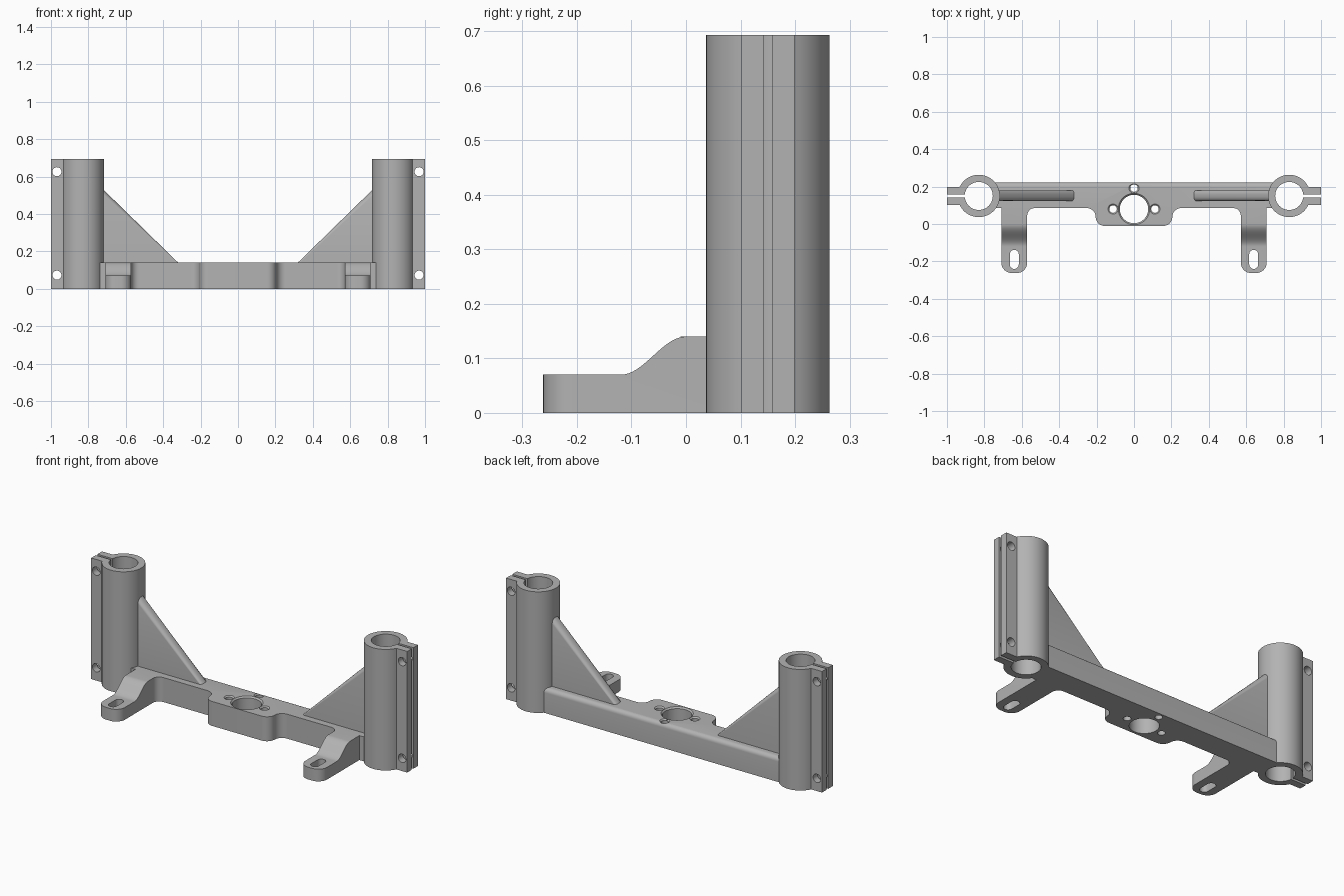
import bpy, bmesh, math
from mathutils import Vector

cube = bpy.data.objects.get("Cube")
if cube:
    bpy.data.objects.remove(cube, do_unlink=True)

grey = bpy.data.materials.new("mid grey")
grey.use_nodes = True
colour = (0.45, 0.45, 0.45, 1)
grey.diffuse_color = colour
grey.node_tree.nodes["Principled BSDF"].inputs["Base Color"].default_value = colour

TUBE_X, TUBE_Y, TUBE_H = 0.83, 0.15, 0.693
BEAM_H, BEAM_FRONT, BEAM_BACK = 0.14, 0.085, 0.223


def arc(cx, cy, r, a0, a1, n=12):
    """Points along an arc, angles in degrees."""
    angles = [math.radians(a0 + (a1 - a0) * i / n) for i in range(n + 1)]
    return [(cx + r * math.cos(a), cy + r * math.sin(a)) for a in angles]


def prism(name, outline, lo, hi, axis="z", bevel=None, width=0.0):
    """Extrude an outline along an axis; optionally round the edges picked by a test."""
    place = {"z": lambda u, v, w: (u, v, w),
             "y": lambda u, v, w: (u, w, v),
             "x": lambda u, v, w: (w, u, v)}[axis]
    bm = bmesh.new()
    face = bm.faces.new([bm.verts.new(place(u, v, lo)) for u, v in outline])
    new = bmesh.ops.extrude_face_region(bm, geom=[face])["geom"]
    shift = Vector(place(0, 0, hi - lo))
    bmesh.ops.translate(bm, vec=shift, verts=[g for g in new if isinstance(g, bmesh.types.BMVert)])
    bmesh.ops.recalc_face_normals(bm, faces=bm.faces)
    if bevel:
        edges = [e for e in bm.edges if bevel(*[v.co for v in e.verts])]
        bmesh.ops.bevel(bm, geom=edges, offset=width, segments=6, profile=0.5, affect="EDGES")
    mesh = bpy.data.meshes.new(name)
    bm.to_mesh(mesh)
    bm.free()
    mesh.materials.append(grey)
    obj = bpy.data.objects.new(name, mesh)
    bpy.context.collection.objects.link(obj)
    return obj


def activate(obj):
    bpy.ops.object.select_all(action="DESELECT")
    obj.select_set(True)
    bpy.context.view_layer.objects.active = obj


def boolean(obj, tool, operation="DIFFERENCE"):
    """Apply a boolean and discard the tool."""
    activate(obj)
    mod = obj.modifiers.new("cut", "BOOLEAN")
    mod.operation, mod.object, mod.solver = operation, tool, "EXACT"
    bpy.ops.object.modifier_apply(modifier=mod.name)
    bpy.data.objects.remove(tool, do_unlink=True)


def drill(obj, u, v, r, lo, hi, axis="z"):
    boolean(obj, prism("cutter", arc(u, v, r, 0, 352.5, 47), lo, hi, axis))


def countersink(obj, x, y, r, top, depth):
    """Conical widening at the mouth of a hole."""
    tool = prism("cutter", arc(x, y, r, 0, 352.5, 47), top - depth, top + depth)
    for v in tool.data.vertices:
        scale = 1 + (v.co.z - top) / r
        v.co.x = x + (v.co.x - x) * scale
        v.co.y = y + (v.co.y - y) * scale
    boolean(obj, tool)


def finish(obj, mirror=True):
    activate(obj)
    if mirror:
        obj.modifiers.new("mirror", "MIRROR").use_mirror_merge = False
        bpy.ops.object.modifier_apply(modifier="mirror")
    bpy.ops.object.shade_smooth_by_angle(angle=math.radians(30))


# Split clamp tubes with bolt flanges
R, BORE, FLANGE, SLIT = 0.113, 0.075, 0.049, 0.0075
outer = math.degrees(math.asin(FLANGE / R))
inner = math.degrees(math.asin(SLIT / BORE))
outline = arc(TUBE_X, TUBE_Y, R, outer, 360 - outer, 56)
outline += [(1, TUBE_Y - FLANGE), (1, TUBE_Y - SLIT)]
outline += arc(TUBE_X, TUBE_Y, BORE, 360 - inner, inner, 56)
outline += [(1, TUBE_Y + SLIT), (1, TUBE_Y + FLANGE)]
clamps = prism("clamp_tubes", outline, 0, TUBE_H)
for z in (0.073, 0.626):
    drill(clamps, 0.968, z, 0.024, 0.05, 0.25, "y")
finish(clamps)

# Cross beam with the central boss, rounded along its upper back edge
END = 0.745
half = arc(0.1575, 0.0375, 0.0475, -90, 0) + arc(0.2525, 0.0375, 0.0475, 180, 90)[1:]
half += [(END, BEAM_FRONT), (END, BEAM_BACK)]
beam = prism("cross_beam", half + [(-x, y) for x, y in reversed(half)], 0, BEAM_H,
             bevel=lambda a, b: min(a.z, b.z) > 0.1 and min(a.y, b.y) > 0.2, width=0.024)
CENTRE_Y = 0.08
drill(beam, 0, CENTRE_Y, 0.076, -0.1, 0.3)
countersink(beam, 0, CENTRE_Y, 0.084, BEAM_H, 0.008)
for angle in (0, 90, 180):
    x, y = arc(0, CENTRE_Y, 0.112, angle, angle, 1)[0]
    drill(beam, x, y, 0.02, -0.1, 0.3)
    countersink(beam, x, y, 0.027, BEAM_H, 0.007)
finish(beam, mirror=False)

# Triangular ribs with rounded sloping edges
ribs = prism("gusset_ribs", [(0.325, BEAM_H - 0.005), (0.74, BEAM_H - 0.005), (0.74, 0.55), (0.32, BEAM_H)],
             0.124, 0.18, "y",
             bevel=lambda a, b: abs(a.z - b.z) > 0.3 and abs(a.x - b.x) > 0.3, width=0.024)
finish(ribs)

# Mounting arms: side profile trimmed by a rounded plan
ARM_X, ARM_W, TIP, LOW = 0.64, 0.069, -0.262, 0.07
slope = [(-0.12 + 0.12 * i / 16, LOW + (BEAM_H - LOW) * (1 - math.cos(math.pi * i / 16)) / 2)
         for i in range(17)]
side = [(-0.3, 0), (-0.3, LOW)] + slope + [(BEAM_FRONT, BEAM_H), (BEAM_FRONT, 0)]
arms = prism("mounting_arms", side, 0.5, 0.76, "x")
CORNER, FILLET = 0.055, 0.04
right, left = ARM_X + ARM_W, ARM_X - ARM_W
plan = arc(left + CORNER, TIP + CORNER, CORNER, 180, 270)
plan += arc(right - CORNER, TIP + CORNER, CORNER, 270, 360)
plan += [(right, 0.1), (left - FILLET, 0.1)]
plan += arc(left - FILLET, BEAM_FRONT - FILLET, FILLET, 90, 0)
boolean(arms, prism("plan", plan, -0.1, 0.3), "INTERSECT")
slot = arc(ARM_X, -0.162, 0.024, 0, 180) + arc(ARM_X, -0.216, 0.024, 180, 360)
boolean(arms, prism("cutter", slot, -0.1, 0.3))
finish(arms)
